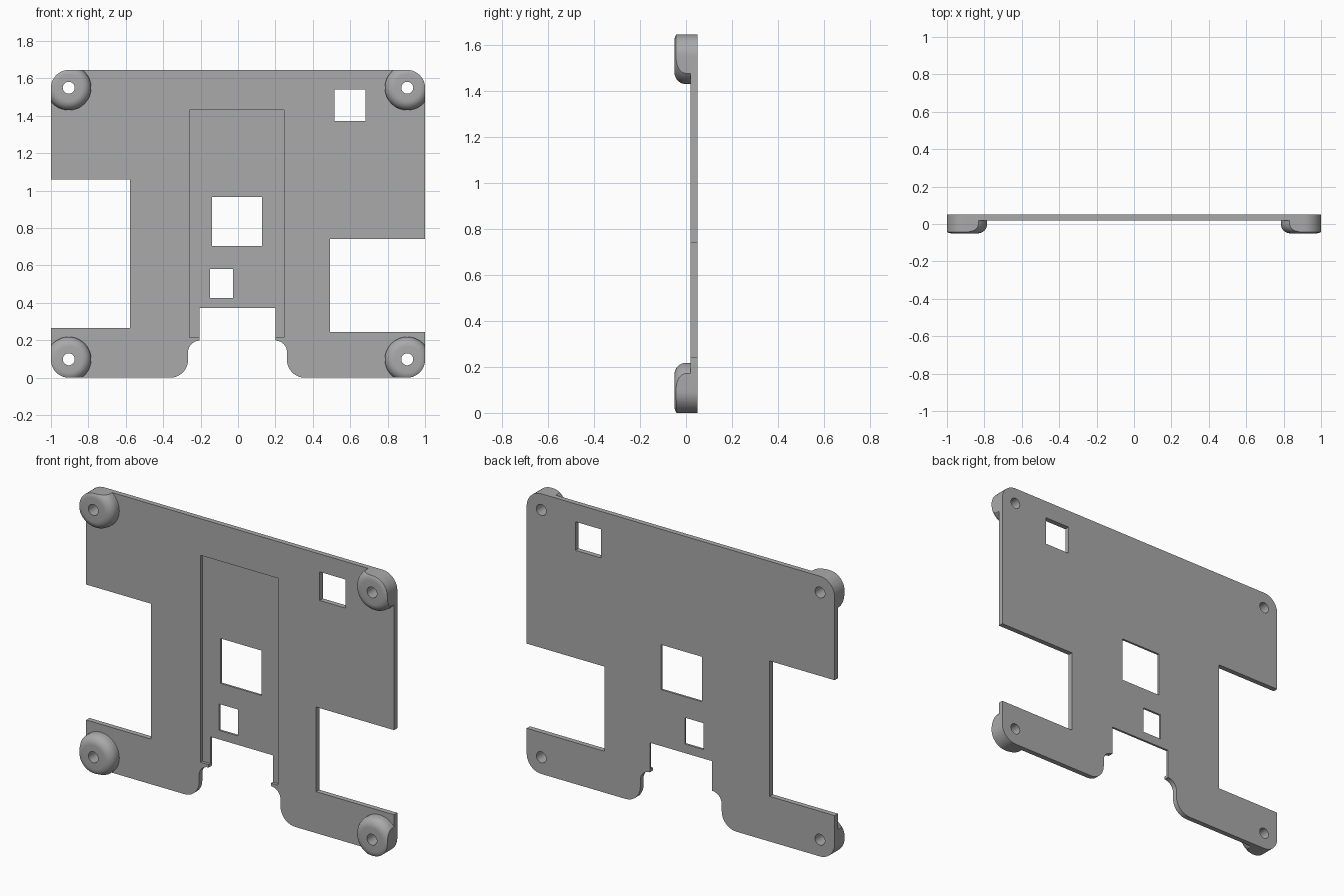
import bpy, bmesh, math
from mathutils import Matrix

if "Cube" in bpy.data.objects:
    bpy.data.objects.remove(bpy.data.objects["Cube"])

H = 1.645                                   # plate height
BOSSES = [(sx * 0.905, z) for sx in (-1, 1) for z in (0.098, 1.55)]

grey = bpy.data.materials.new("grey_plastic")
grey.diffuse_color = (0.4, 0.4, 0.4, 1)
grey.use_nodes = True
grey.node_tree.nodes["Principled BSDF"].inputs["Base Color"].default_value = grey.diffuse_color


def finish(name, bm):
    bmesh.ops.recalc_face_normals(bm, faces=bm.faces)
    me = bpy.data.meshes.new(name)
    bm.to_mesh(me)
    bm.free()
    me.materials.append(grey)
    ob = bpy.data.objects.new(name, me)
    bpy.context.collection.objects.link(ob)
    return ob


def extrude_profile(name, pts, y0, y1):
    bm = bmesh.new()
    face = bm.faces.new([bm.verts.new((x, y0, z)) for x, z in pts])
    ret = bmesh.ops.extrude_face_region(bm, geom=[face])
    moved = [g for g in ret["geom"] if isinstance(g, bmesh.types.BMVert)]
    bmesh.ops.translate(bm, verts=moved, vec=(0, y1 - y0, 0))
    return finish(name, bm)


def block(name, x0, x1, z0, z1, y0, y1):
    return extrude_profile(name, [(x0, z0), (x1, z0), (x1, z1), (x0, z1)], y0, y1)


def arc(cx, cz, r, a0, a1, n=10):
    return [(cx + r * math.cos(math.radians(a0 + (a1 - a0) * i / n)),
             cz + r * math.sin(math.radians(a0 + (a1 - a0) * i / n))) for i in range(n + 1)]


def combine(target, tool, op):
    tool.hide_render = True
    m = target.modifiers.new(op, "BOOLEAN")
    m.operation, m.object, m.solver = op, tool, "EXACT"
    bpy.context.view_layer.objects.active = target
    bpy.ops.object.modifier_apply(modifier=m.name)
    bpy.data.objects.remove(tool)


# Flat slab, trimmed to the outline later
plate = block("mounting_plate", -1.2, 1.2, -0.2, H + 0.2, 0.02, 0.08)

# Round standoffs with a rolled front edge
for bx, bz in BOSSES:
    prof = [(0.12, 0.05)] + [(r, y) for r, y in arc(0.07, 0.0, 0.05, 0, -90, 8)]
    bm = bmesh.new()
    rings = []
    n = 48
    for r, y in prof:
        rings.append([bm.verts.new((bx + r * math.cos(2 * math.pi * i / n), y,
                                    bz + r * math.sin(2 * math.pi * i / n))) for i in range(n)])
    for a, b in zip(rings, rings[1:]):
        for i in range(n):
            bm.faces.new((a[i], a[(i + 1) % n], b[(i + 1) % n], b[i]))
    bm.faces.new(rings[0])
    bm.faces.new(rings[-1])
    combine(plate, finish("standoff", bm), "UNION")

# Board outline with side cut-outs and the stepped bottom notch
R = 0.095
outline = (
    arc(-1 + R, R, R, 180, 270) + arc(-0.362, R, R, 270, 360)
    + arc(-0.205, 0.136, 0.062, 180, 90)
    + [(-0.205, 0.372), (0.2, 0.372)]
    + arc(0.2, 0.136, 0.062, 90, 0)
    + arc(0.357, R, R, 180, 270) + arc(1 - R, R, R, 270, 360)
    + [(1, 0.243), (0.493, 0.243), (0.493, 0.74), (1, 0.74)]
    + arc(1 - R, H - R, R, 0, 90) + arc(-1 + R, H - R, R, 90, 180)
    + [(-1, 1.06), (-0.578, 1.06), (-0.578, 0.265), (-1, 0.265)]
)
combine(plate, extrude_profile("outline", outline, -0.15, 0.05), "INTERSECT")

# Shallow front recess, then through windows
combine(plate, block("recess", -0.258, 0.247, 0.215, 1.43, -0.1, 0.037), "DIFFERENCE")
for w in ((-0.14, 0.127, 0.703, 0.967), (-0.15, -0.027, 0.425, 0.58), (0.517, 0.683, 1.372, 1.54)):
    combine(plate, block("window", *w, -0.15, 0.15), "DIFFERENCE")

# Screw holes
for bx, bz in BOSSES:
    ring = arc(bx, bz, 0.032, 0, 360, 32)[:-1]
    combine(plate, extrude_profile("screw_hole", ring, -0.15, 0.15), "DIFFERENCE")

bpy.ops.object.select_all(action="DESELECT")
plate.select_set(True)
bpy.context.view_layer.objects.active = plate
bpy.ops.object.shade_smooth_by_angle(angle=math.radians(30))
